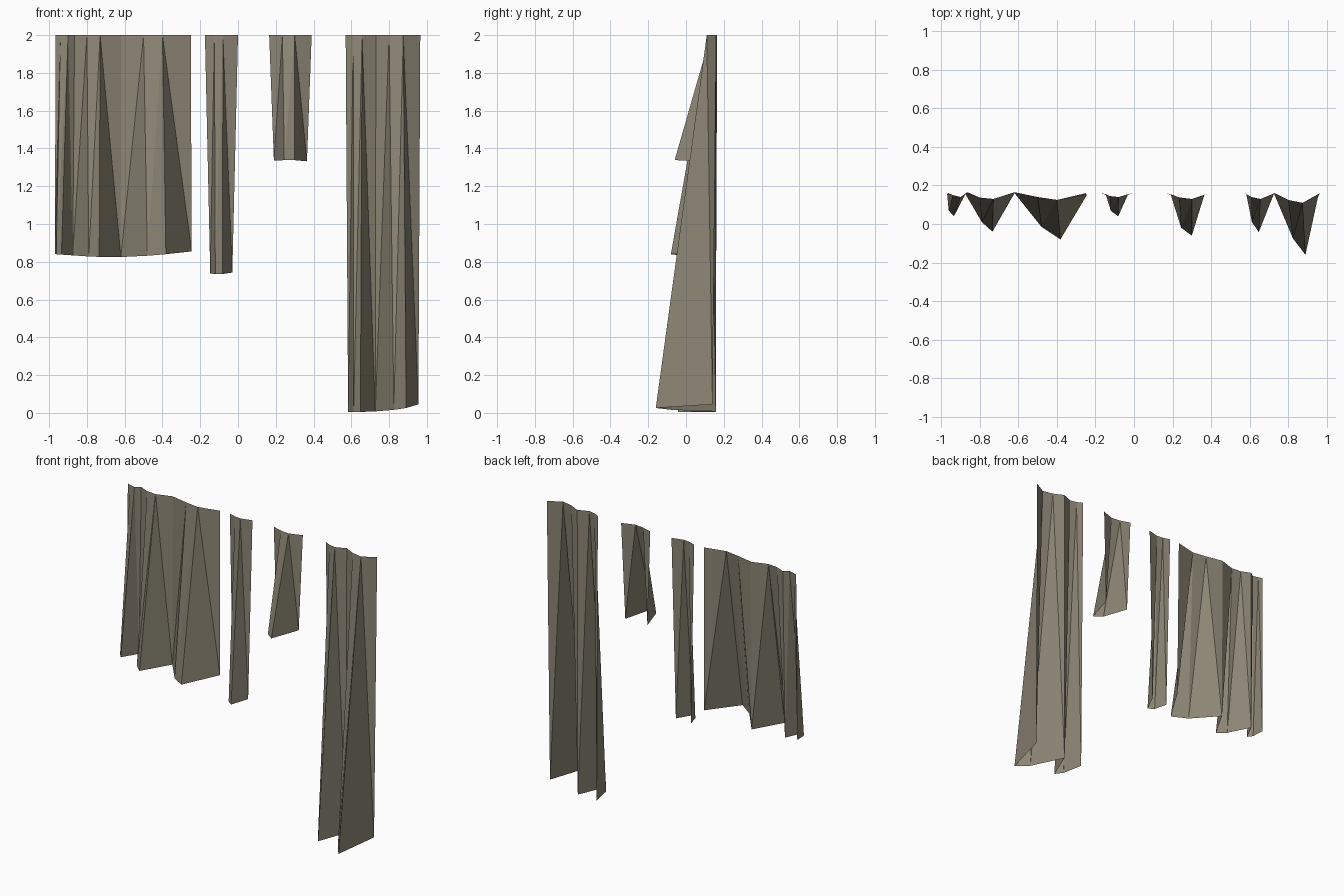
import bpy
import bmesh

cube = bpy.data.objects.get("Cube")
if cube:
    bpy.data.objects.remove(cube, do_unlink=True)

# One weathered cloth colour
cloth = bpy.data.materials.new("olive_brown_cloth")
colour = (0.26, 0.235, 0.175, 1.0)
cloth.use_nodes = True
cloth.diffuse_color = colour
cloth.node_tree.nodes["Principled BSDF"].inputs["Base Color"].default_value = colour

TOP = 2.0


def hanging(name, top, hem):
    """Open pleated sheet; each pleat is valley, shoulder, ridge, valley."""
    bm = bmesh.new()
    t = [bm.verts.new((x, y, TOP)) for x, y in top]
    b = [bm.verts.new(p) for p in hem]
    for i in range(len(t) - 1):
        # Fold each panel along the diagonal leading out to its valley
        if i % 3 == 2:
            tris = ((t[i], b[i], b[i + 1]), (t[i], b[i + 1], t[i + 1]))
        else:
            tris = ((t[i], b[i], t[i + 1]), (b[i], b[i + 1], t[i + 1]))
        for tri in tris:
            bm.faces.new(tri)
    mesh = bpy.data.meshes.new(name)
    bm.to_mesh(mesh)
    bm.free()
    mesh.materials.append(cloth)
    obj = bpy.data.objects.new(name, mesh)
    bpy.context.collection.objects.link(obj)


# Wide sheet with three pleats
hanging("wide_drape",
        [(-.965, .16), (-.94, .15), (-.9, .14), (-.865, .165), (-.8, .137),
         (-.73, .13), (-.62, .165), (-.5, .14), (-.4, .125), (-.25, .16)],
        [(-.97, .155, .842), (-.962, .07, .84), (-.935, .04, .838),
         (-.875, .155, .834), (-.79, .01, .828), (-.735, -.04, .826),
         (-.62, .16, .825), (-.48, -.015, .832), (-.382, -.08, .84),
         (-.245, .15, .855)])

# Narrow single pleats
hanging("narrow_drape",
        [(-.175, .16), (-.125, .145), (-.08, .14), (0, .16)],
        [(-.147, .155, .738), (-.12, .068, .735), (-.082, .04, .735),
         (-.03, .155, .743)])
hanging("short_drape",
        [(.165, .16), (.235, .138), (.3, .13), (.39, .16)],
        [(.19, .155, 1.335), (.245, -.02, 1.338), (.3, -.06, 1.338),
         (.365, .15, 1.332)])

# Long sheet with two pleats
hanging("long_drape",
        [(.57, .16), (.61, .14), (.657, .13), (.73, .16), (.8, .125),
         (.875, .11), (.965, .16)],
        [(.583, .155, .004), (.612, .01, .004), (.648, -.042, .005),
         (.727, .158, .008), (.825, -.075, .016), (.89, -.16, .026),
         (.955, .14, .045)])
